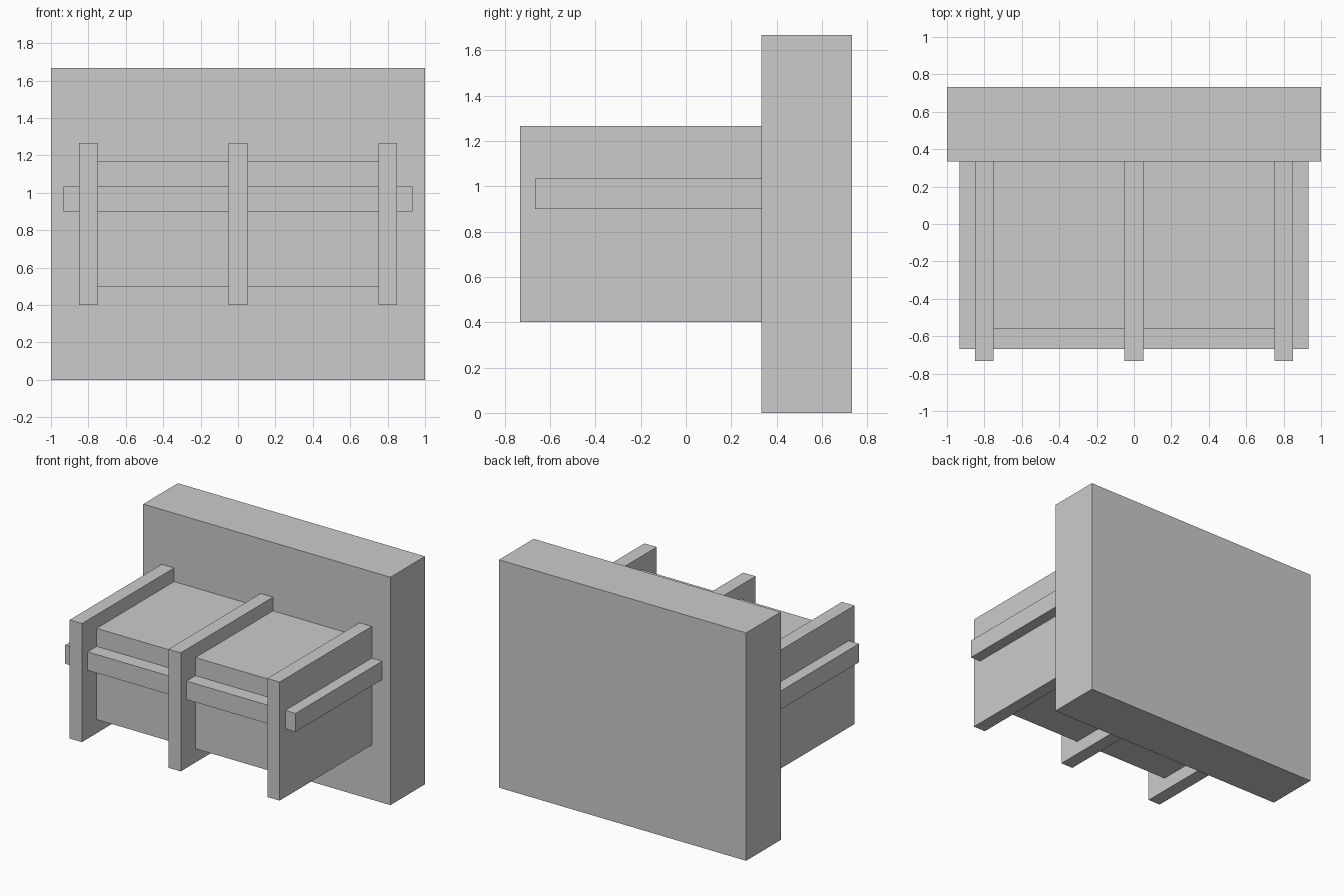
import bpy
import bmesh
from mathutils import Vector

if "Cube" in bpy.data.objects:
    bpy.data.objects.remove(bpy.data.objects["Cube"])


def box(name, lo, hi):
    """Axis-aligned box between two corners."""
    lo, hi = Vector(lo), Vector(hi)
    bm = bmesh.new()
    bmesh.ops.create_cube(bm, size=1)
    bmesh.ops.scale(bm, vec=hi - lo, verts=bm.verts)
    mesh = bpy.data.meshes.new(name)
    bm.to_mesh(mesh)
    bm.free()
    obj = bpy.data.objects.new(name, mesh)
    obj.location = (lo + hi) / 2
    bpy.context.collection.objects.link(obj)
    return obj


WALL_FRONT = 0.333

# Upright slab at the back
box("back_wall", (-1, WALL_FRONT, 0), (1, 0.733, 1.667))

# Main block projecting from the wall
box("body", (-0.8, -0.562, 0.5), (0.8, WALL_FRONT, 1.167))

# Horizontal band wrapping the front and sides
box("band", (-0.933, -0.667, 0.9), (0.933, WALL_FRONT, 1.035))

# Three vertical ribs
for side, x in (("left", -0.8), ("middle", 0), ("right", 0.8)):
    box(f"{side}_rib", (x - 0.05, -0.733, 0.4), (x + 0.05, WALL_FRONT, 1.267))
